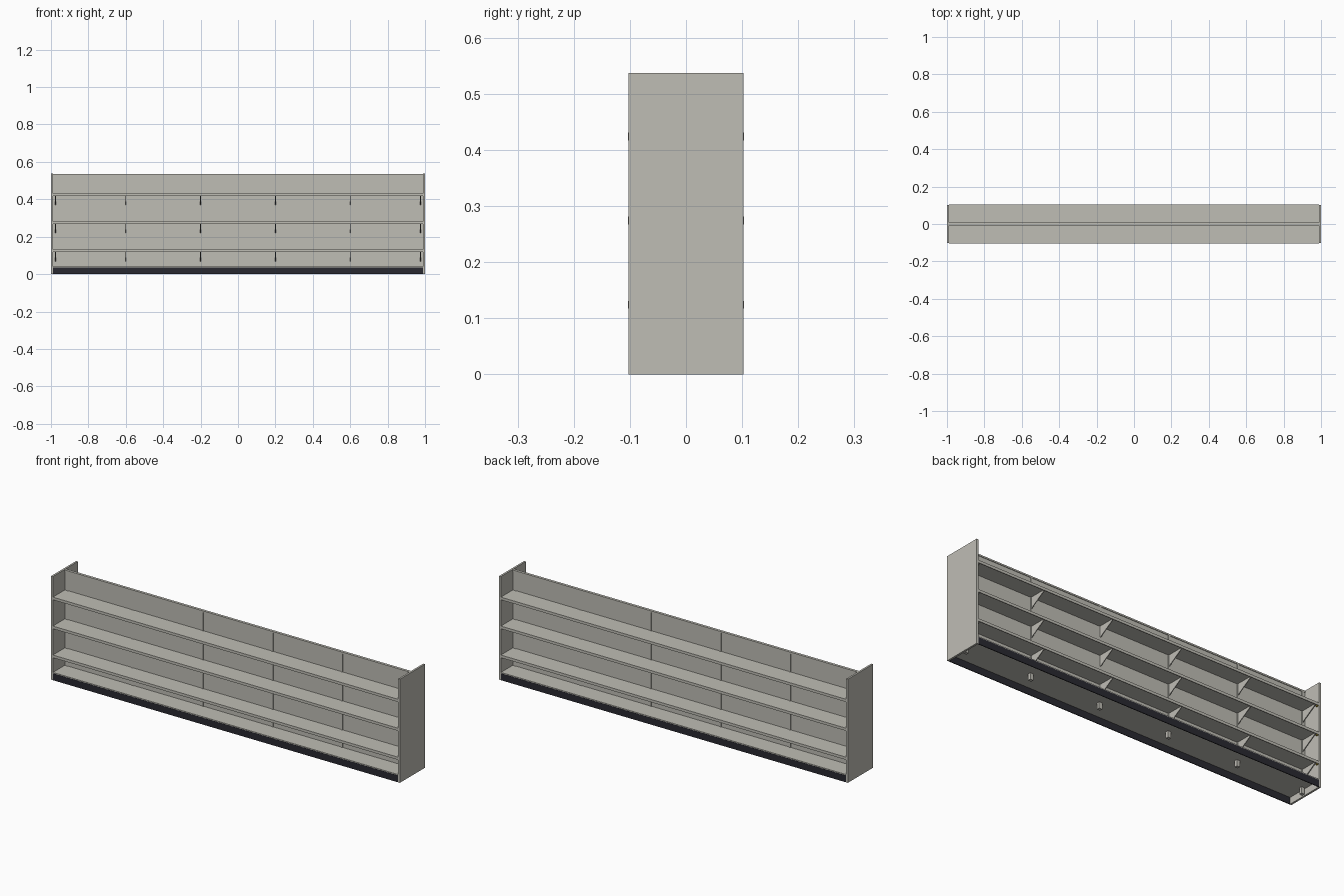
import bpy, bmesh

if "Cube" in bpy.data.objects:
    bpy.data.objects.remove(bpy.data.objects["Cube"])

def material(name, rgb):
    m = bpy.data.materials.new(name)
    m.diffuse_color = (*rgb, 1)
    m.use_nodes = True
    m.node_tree.nodes["Principled BSDF"].inputs["Base Color"].default_value = m.diffuse_color
    return m

GREY = material("warm grey", (0.52, 0.51, 0.46))
DARK = material("dark plinth", (0.022, 0.022, 0.03))
YELLOW = material("yellow clip", (0.6, 0.42, 0.03))

def finish(name, bm, mat):
    bmesh.ops.recalc_face_normals(bm, faces=bm.faces)
    me = bpy.data.meshes.new(name)
    bm.to_mesh(me)
    bm.free()
    me.materials.append(mat)
    ob = bpy.data.objects.new(name, me)
    bpy.context.collection.objects.link(ob)
    return ob

def box(name, x, y, z, mat=GREY):
    """Box from (min, max) ranges."""
    bm = bmesh.new()
    bmesh.ops.create_cube(bm, size=1)
    for v in bm.verts:
        v.co = [r[0] if c < 0 else r[1] for c, r in zip(v.co, (x, y, z))]
    return finish(name, bm, mat)

def extrude_x(name, profile, x0, x1, mat=GREY):
    """Extrude a (y, z) profile along x."""
    bm = bmesh.new()
    f = bm.faces.new([bm.verts.new((x0, y, z)) for y, z in profile])
    ext = bmesh.ops.extrude_face_region(bm, geom=[f])["geom"]
    for v in ext:
        if isinstance(v, bmesh.types.BMVert):
            v.co.x = x1
    return finish(name, bm, mat)

D, H, IN = 0.1025, 0.537, 0.99
POSTS = (-0.976, -0.6, -0.2, 0.2, 0.6, 0.976)

# end panels
for s in (-1, 1):
    box("end_panel", sorted((s * IN, s)), (-D, D), (0, H))

# central spine: panel, top rail, uprights with feet
box("back_panel", (-IN, IN), (-0.004, 0.004), (0.036, 0.53))
box("top_rail", (-IN, IN), (-0.007, 0.007), (0.527, 0.535))
for x in POSTS:
    box("upright", (x - 0.005, x + 0.005), (-0.007, 0.007), (0.03, 0.528))
    box("foot", (x - 0.009, x + 0.009), (-0.008, 0.008), (0.002, 0.034))

# base deck
box("base_deck", (-IN, IN), (-D + 0.001, D - 0.001), (0.034, 0.04))

for s in (-1, 1):
    # dark kick plates
    box("kick_plate", (-IN, IN), sorted((s * (D - 0.004), s * D)), (0, 0.035), DARK)
    for top in (0.131, 0.281, 0.431):
        # shelf with turned-down front lip
        low, deck, f = top - 0.014, top - 0.005, D + 0.001
        profile = [(0.004, top), (f, top), (f, low), (f - 0.004, low),
                   (f - 0.004, deck), (0.004, deck)]
        extrude_x("shelf", [(s * y, z) for y, z in profile], -IN + 0.001, IN - 0.001)
        # tapered support brackets
        for x in POSTS:
            tri = [(0.004, deck), (0.088, deck), (0.088, deck - 0.008), (0.004, top - 0.064)]
            extrude_x("shelf_bracket", [(s * y, z) for y, z in tri], x - 0.002, x + 0.002)
        # small clips under the shelf ends
        box("shelf_clip", (-IN, -IN + 0.006),
            sorted((s * (D - 0.016), s * (D - 0.004))), (low, deck), YELLOW)
